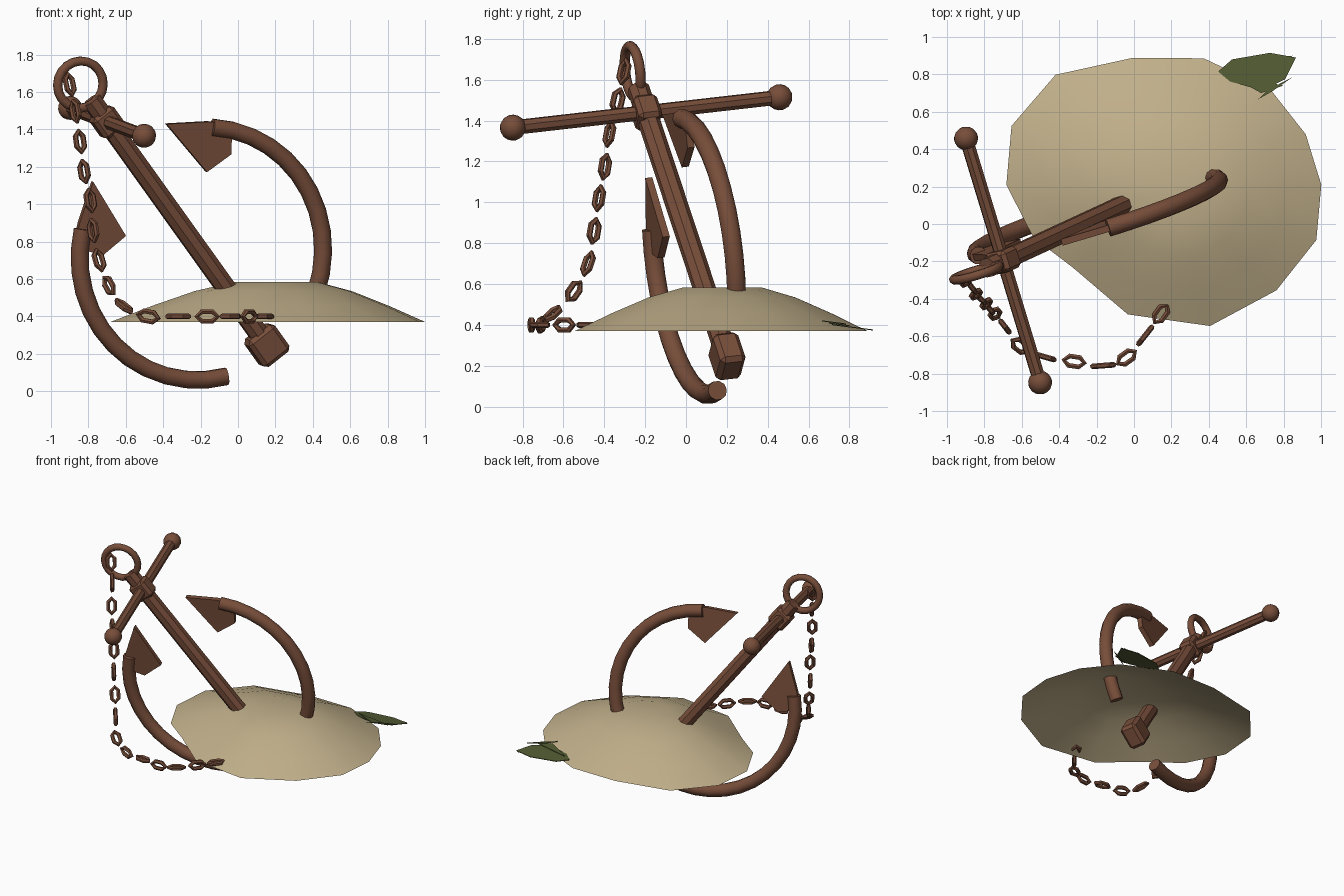
import bpy, bmesh, math
from mathutils import Matrix, Vector

if "Cube" in bpy.data.objects:
    bpy.data.objects.remove(bpy.data.objects["Cube"])


def material(name, rgb):
    m = bpy.data.materials.new(name)
    m.diffuse_color = (*rgb, 1)
    m.use_nodes = True
    m.node_tree.nodes["Principled BSDF"].inputs["Base Color"].default_value = m.diffuse_color
    return m


RUST = material("rust", (0.185, 0.075, 0.042))
SAND = material("sand", (0.53, 0.43, 0.255))
WEED = material("seaweed_green", (0.085, 0.105, 0.033))

# Anchor frame: local X runs down the shank, Y along the stock, Z along the arms
d = Vector((0.562, 0.26, -0.785)).normalized()
s = Vector((-0.289, 0.951, 0.109))
s = (s - d * s.dot(d)).normalized()
a = d.cross(s)
ANCHOR = Matrix((d, s, a)).transposed().to_4x4()
ANCHOR.translation = (-0.70, -0.195, 1.44)


def finish(name, bm, mat, matrix=None, smooth=None):
    bmesh.ops.recalc_face_normals(bm, faces=bm.faces)
    if matrix:
        bm.transform(matrix)
    me = bpy.data.meshes.new(name)
    bm.to_mesh(me)
    bm.free()
    me.materials.append(mat)
    ob = bpy.data.objects.new(name, me)
    bpy.context.collection.objects.link(ob)
    if smooth:
        bpy.context.view_layer.objects.active = ob
        ob.select_set(True)
        bpy.ops.object.shade_smooth_by_angle(angle=math.radians(smooth))
        ob.select_set(False)
    return ob


def sweep(bm, path, r, sides, closed=False, normal=Vector((0, 1, 0))):
    """Tube along a planar path whose plane has the given normal."""
    n, rings = len(path), []
    for i, p in enumerate(path):
        p0 = path[(i - 1) % n] if closed or i else p
        p1 = path[(i + 1) % n] if closed or i < n - 1 else p
        side = (p1 - p0).normalized().cross(normal)
        rings.append([bm.verts.new(p + r * (math.cos(t) * side + math.sin(t) * normal))
                      for t in (2 * math.pi * (k + 0.5) / sides for k in range(sides))])
    for i in range(n if closed else n - 1):
        A, B = rings[i], rings[(i + 1) % n]
        for k in range(sides):
            j = (k + 1) % sides
            bm.faces.new((A[k], A[j], B[j], B[k]))
    if not closed:
        bm.faces.new(rings[0])
        bm.faces.new(rings[-1])


def block(name, centre, size, bevel):
    bm = bmesh.new()
    bmesh.ops.create_cube(bm, size=1, matrix=Matrix.Translation(centre) @ Matrix.Diagonal((*size, 1)))
    bmesh.ops.bevel(bm, geom=bm.edges[:], offset=bevel, segments=1, affect='EDGES')
    finish(name, bm, RUST, ANCHOR)


# Shank, stock and their blocks
bm = bmesh.new()
sweep(bm, [Vector((-0.15, 0, 0)), Vector((1.5, 0, 0))], 0.055, 8)
finish("shank", bm, RUST, ANCHOR)
bm = bmesh.new()
sweep(bm, [Vector((0, -0.686, 0)), Vector((0, 0.686, 0))], 0.037, 8, normal=Vector((1, 0, 0)))
finish("stock", bm, RUST, ANCHOR)
block("stock_collar", (0, 0, 0), (0.14, 0.12, 0.14), 0.02)
block("crown", (1.52, 0, 0), (0.18, 0.13, 0.18), 0.022)
for side in (-1, 1):
    bm = bmesh.new()
    bmesh.ops.create_uvsphere(bm, u_segments=14, v_segments=10, radius=0.064,
                              matrix=Matrix.Translation((0, side * 0.686, 0)))
    finish("stock_ball", bm, RUST, ANCHOR, 40)

# Top ring
bm = bmesh.new()
sweep(bm, [Vector((-0.254 + 0.127 * math.cos(t), 0, 0.127 * math.sin(t)))
           for t in (2 * math.pi * i / 20 for i in range(20))], 0.025, 8, closed=True)
finish("ring", bm, RUST, ANCHOR, 50)

# Curved arms with flat flukes at the tips
for side in (-1, 1):
    path = []
    for i in range(13):
        t = math.radians(24 + (139 - 24) * i / 12)
        path.append(Vector((0.897 + 0.68 * math.cos(t), 0, side * 0.68 * math.sin(t))))
    bm = bmesh.new()
    sweep(bm, path, 0.048, 10)
    finish("arm", bm, RUST, ANCHOR, 40)
    t = math.radians(139)
    tangent = Vector((-math.sin(t), 0, side * math.cos(t)))
    radial = Vector((math.cos(t), 0, side * math.sin(t)))
    outline = [(0.005, 0.26), (-0.24, 0.012), (-0.137, -0.115), (0.03, -0.105), (0.03, 0.03)]
    bm = bmesh.new()
    face = bm.faces.new([bm.verts.new(path[-1] + radial * r + tangent * q - Vector((0, 0.018, 0)))
                         for r, q in outline])
    new = bmesh.ops.extrude_face_region(bm, geom=[face])["geom"]
    bmesh.ops.translate(bm, vec=(0, 0.036, 0), verts=[v for v in new if isinstance(v, bmesh.types.BMVert)])
    finish("fluke", bm, RUST, ANCHOR)

# Chain of alternating hexagonal links
chain = [Vector(p) for p in (
    (-.90, -.304, 1.64), (-.87, -.335, 1.497), (-.845, -.375, 1.335), (-.823, -.397, 1.175),
    (-.79, -.426, 1.02), (-.775, -.45, .86), (-.743, -.48, .70), (-.69, -.549, .565),
    (-.61, -.652, .455), (-.48, -.71, .40), (-.32, -.735, .40), (-.165, -.757, .40),
    (-.04, -.714, .40), (.06, -.596, .40), (.144, -.48, .40))]
for i, p in enumerate(chain):
    t = (chain[min(i + 1, 14)] - chain[max(i - 1, 0)]).normalized()
    flat = Vector((0, 0, 1)).cross(t).normalized()
    n = flat if i % 2 else t.cross(flat)
    frame = Matrix((t, n, t.cross(n))).transposed().to_4x4()
    frame.translation = p
    bm = bmesh.new()
    sweep(bm, [Vector((0.056 * math.cos(k * math.pi / 3), 0, 0.029 * math.sin(k * math.pi / 3)))
               for k in range(6)], 0.015, 6, closed=True)
    finish("chain_link", bm, RUST, frame)

# Sand mound: open dome with an uneven rim given as (angle, radius)
rim = [(2, .845), (21.5, .818), (43, .786), (73, .738), (103, .727), (133, .845), (157, .882),
       (178, .84), (200, .74), (220, .637), (254, .69), (289, .767), (318.5, .807), (342, .86)]
profile = [(1, .37), (.75, .457), (.5, .535), (.27, .583)]
centre = Vector((0.157, 0.18, 0))
bm = bmesh.new()
rings = []
for f, z in profile:
    shift = Vector((0.06 * (1 - f), 0, z))
    rings.append([bm.verts.new(centre + shift + Vector((math.cos(math.radians(t)), math.sin(math.radians(t)), 0)) * r * f)
                  for t, r in rim])
top = bm.verts.new(centre + Vector((0.05, 0, 0.583)))
for k in range(14):
    j = (k + 1) % 14
    for A, B in zip(rings, rings[1:]):
        bm.faces.new((A[k], A[j], B[j], B[k]))
    bm.faces.new((rings[-1][k], rings[-1][j], top))
finish("sand_mound", bm, SAND, None, 60)

# Seaweed: overlapping thin leaves lying by the mound
leaves = [
    [(.45, .815), (.524, .88), (.727, .915), (.866, .89), (.807, .773), (.684, .714), (.513, .762)],
    [(.50, .80), (.68, .70), (.80, .74), (.70, .76)],
    [(.663, .666), (.72, .72), (.845, .783), (.74, .71)],
    [(.47, .80), (.60, .87), (.85, .90), (.66, .80)]]
for i, leaf in enumerate(leaves):
    bm = bmesh.new()
    low = [bm.verts.new((x, y, 0.412 + 0.006 * (i % 3 - 1) - 0.13 * (y - 0.66))) for x, y in leaf]
    face = bm.faces.new(low)
    new = bmesh.ops.extrude_face_region(bm, geom=[face])["geom"]
    bmesh.ops.translate(bm, vec=(0, 0, 0.005), verts=[v for v in new if isinstance(v, bmesh.types.BMVert)])
    finish("seaweed_leaf", bm, WEED)
